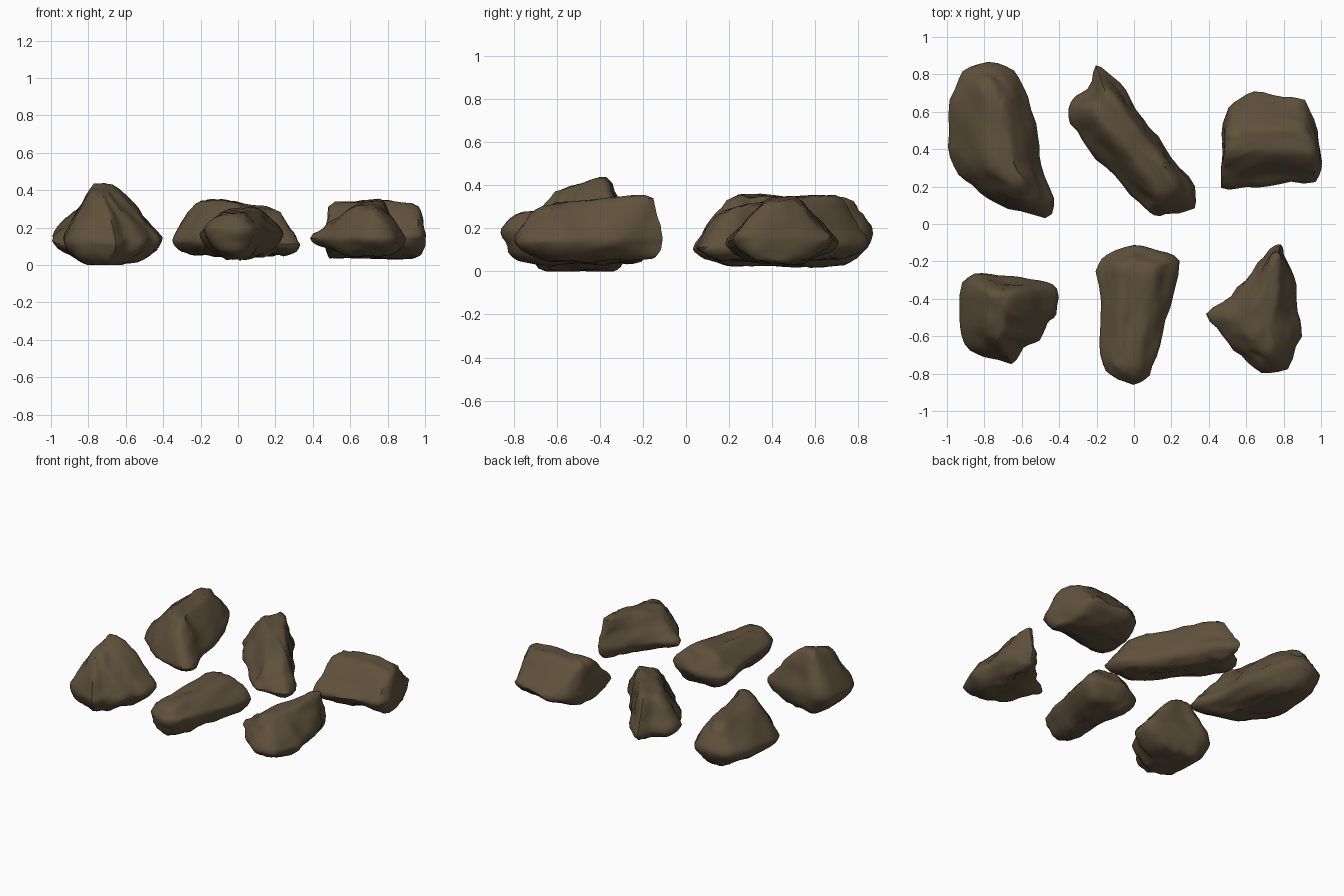
import bpy
import bmesh
import math
from mathutils import Vector, noise

if "Cube" in bpy.data.objects:
    bpy.data.objects.remove(bpy.data.objects["Cube"])

# One earthy brown for every boulder
brown = bpy.data.materials.new("earth brown")
brown.use_nodes = True
colour = (0.115, 0.083, 0.045, 1)
brown.diffuse_color = colour
shader = next(n for n in brown.node_tree.nodes if n.type == 'BSDF_PRINCIPLED')
shader.inputs["Base Color"].default_value = colour
shader.inputs["Roughness"].default_value = 0.9

# Ring profiles: how far each ring is pulled towards the ridge line
UNDERSIDE = [(0.72, 0), (0.42, 0.18), (0.13, 0.6)]
UPPER = [0, 0.27, 0.6, 1]


def along_ridge(point, start, end):
    """Position along the ridge line, from start (0) to end (1), nearest in plan."""
    line = (end - start).xy
    return min(1, max(0, (point - start.xy).dot(line) / line.length_squared))


def boulder(name, outline, start, end, bottom, waists, fullness, crown):
    """Loft a plan outline to a crown and an underside; a low crown value leaves a wide top."""
    outline = [Vector(p) for p in outline]
    start, end = Vector(start), Vector(end)
    steps = [along_ridge(p, start, end) for p in outline]
    ridge = [start.lerp(end, t) for t in steps]
    waist = [waists[0] + (waists[1] - waists[0]) * t for t in steps]
    bm = bmesh.new()
    rings = []
    for pull, h in UNDERSIDE:
        rings.append([bm.verts.new((*p.lerp(r.xy, pull), bottom + (w - bottom) * h))
                      for p, r, w in zip(outline, ridge, waist)])
    for step in UPPER:
        pull = step * crown
        h = (1 - (1 - pull) ** fullness) / (1 - (1 - crown) ** fullness)
        rings.append([bm.verts.new((*p.lerp(r.xy, pull), w + (r.z - w) * h))
                      for p, r, w in zip(outline, ridge, waist)])
    count = len(outline)
    for low, high in zip(rings, rings[1:]):
        for i in range(count):
            j = (i + 1) % count
            bm.faces.new((low[i], low[j], high[j], high[i]))
    caps = [bm.faces.new(rings[0][::-1]), bm.faces.new(rings[-1])]
    bmesh.ops.poke(bm, faces=caps)

    # Refine, soften and roughen the surface
    bmesh.ops.subdivide_edges(bm, edges=bm.edges[:], cuts=2, use_grid_fill=True)
    for _ in range(2):
        bmesh.ops.smooth_vert(bm, verts=bm.verts[:], factor=0.5,
                              use_axis_x=True, use_axis_y=True, use_axis_z=True)
    bmesh.ops.recalc_face_normals(bm, faces=bm.faces[:])
    bm.normal_update()
    shifts = []
    for v in bm.verts:
        broad = noise.noise(v.co * 7)
        chipped = abs(noise.noise(v.co * 12 + Vector((3, 5, 7))))
        shifts.append(v.normal * (0.008 + 0.018 * broad - 0.02 * chipped))
    for v, shift in zip(bm.verts, shifts):
        v.co += shift
        v.co.z = max(v.co.z, 0)

    mesh = bpy.data.meshes.new(name)
    bm.to_mesh(mesh)
    bm.free()
    mesh.materials.append(brown)
    obj = bpy.data.objects.new(name, mesh)
    bpy.context.collection.objects.link(obj)
    bpy.ops.object.select_all(action='DESELECT')
    obj.select_set(True)
    bpy.context.view_layer.objects.active = obj
    bpy.ops.object.shade_smooth_by_angle(angle=math.radians(50))


# Front row
boulder("peaked_boulder",
        [(-.92, -.3), (-.94, -.55), (-.88, -.68), (-.76, -.72), (-.65, -.76), (-.59, -.66),
         (-.49, -.63), (-.47, -.52), (-.4, -.49), (-.4, -.34), (-.49, -.29), (-.66, -.29),
         (-.82, -.25)],
        (-.74, -.58, .37), (-.74, -.39, .44), 0, (.12, .15), 1.2, .8)
boulder("long_front_boulder",
        [(-.21, -.24), (-.17, -.5), (-.18, -.71), (-.13, -.82), (0, -.87), (.09, -.82),
         (.13, -.65), (.19, -.45), (.26, -.18), (.14, -.15), (0, -.11), (-.16, -.16)],
        (-.03, -.73, .27), (.03, -.25, .3), .04, (.2, .16), 1.6, .6)
boulder("pointed_boulder",
        [(.37, -.48), (.47, -.59), (.57, -.71), (.68, -.8), (.82, -.78), (.91, -.6),
         (.87, -.47), (.87, -.33), (.82, -.2), (.79, -.09), (.73, -.13), (.63, -.26),
         (.51, -.38)],
        (.69, -.64, .3), (.75, -.2, .35), .05, (.14, .15), 1.5, .72)

# Back row
boulder("broad_back_boulder",
        [(-1.01, .4), (-.95, .26), (-.83, .17), (-.68, .07), (-.46, .02), (-.42, .13),
         (-.5, .32), (-.51, .46), (-.56, .69), (-.64, .82), (-.78, .87), (-.92, .82),
         (-.98, .67)],
        (-.67, .28, .35), (-.76, .73, .34), .03, (.1, .17), 1.4, .75)
boulder("diagonal_boulder",
        [(-.35, .54), (-.24, .4), (-.11, .26), (.03, .11), (.11, .03), (.2, .05), (.33, .08),
         (.33, .19), (.2, .36), (.09, .52), (-.02, .67), (-.11, .79), (-.21, .87),
         (-.25, .72), (-.34, .65)],
        (-.12, .61, .35), (.13, .3, .3), .05, (.13, .11), 1.7, .6)
boulder("wedge_boulder",
        [(.46, .18), (.6, .19), (.77, .21), (.98, .22), (1.01, .33), (.97, .5),
         (.91, .67), (.8, .7), (.64, .7), (.53, .67), (.48, .54), (.47, .36)],
        (.51, .45, .33), (.95, .44, .34), .04, (.12, .16), 1.2, .75)
